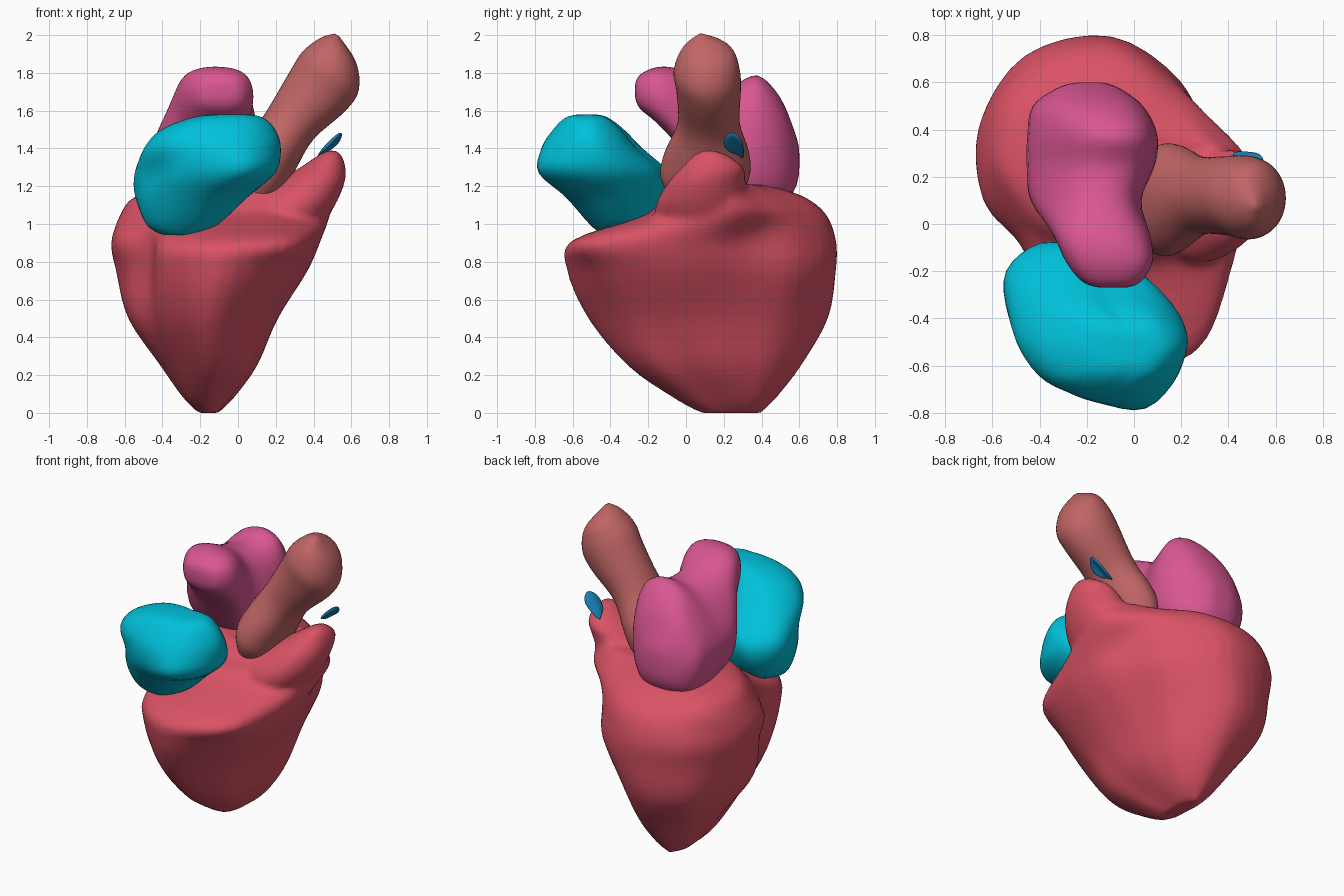
import bpy, bmesh, math
from mathutils import Vector

N = 12


def material(name, col):
    m = bpy.data.materials.new(name)
    m.diffuse_color = (*col, 1)
    return m


def polar(z, cx, cy, *radii):
    """Horizontal ring: twelve radii, one every 30 degrees."""
    return [Vector((cx + r * math.cos(i * math.tau / N), cy + r * math.sin(i * math.tau / N), z))
            for i, r in enumerate(radii)]


def oval(c, u, v, power=2.0):
    """Super-elliptic ring spanned by the half-axes u and v."""
    ring = []
    for i in range(N):
        a = i * math.tau / N
        co, si = math.cos(a), math.sin(a)
        ring.append(Vector(c) + Vector(u) * math.copysign(abs(co) ** (2 / power), co)
                    + Vector(v) * math.copysign(abs(si) ** (2 / power), si))
    return ring


def catmull(a, b, c, d, t):
    return 0.5 * (2 * b + (c - a) * t + (2 * a - 5 * b + 4 * c - d) * t * t
                  + (3 * b - a - 3 * c + d) * t ** 3)


def refine(rings, k=4):
    """Smoothly subdivide the rings around and along the loft."""
    around = [[catmull(r[i - 1], r[i], r[(i + 1) % N], r[(i + 2) % N], s / k)
               for i in range(N) for s in range(k)] for r in rings]
    out, last = [], len(around) - 1
    for j in range(last):
        quad = [around[max(0, min(last, j + d))] for d in (-1, 0, 1, 2)]
        for s in range(k):
            out.append([catmull(*p, s / k) for p in zip(*quad)])
    return out + [around[-1]]


def loft(bm, rings):
    rows = [[bm.verts.new(p) for p in r] for r in refine(rings)]
    n = len(rows[0])
    for lo, hi in zip(rows, rows[1:]):
        for i in range(n):
            bm.faces.new((lo[i], lo[(i + 1) % n], hi[(i + 1) % n], hi[i]))
    for row in (rows[0], rows[-1]):
        mid = bm.verts.new(sum((v.co for v in row), Vector()) / n)
        for i in range(n):
            bm.faces.new((row[i], row[(i + 1) % n], mid))


def build(name, col, *lofts, voxel=0.0, smooth=0):
    bm = bmesh.new()
    for rings in lofts:
        loft(bm, rings)
    bmesh.ops.recalc_face_normals(bm, faces=bm.faces)
    for f in bm.faces:
        f.smooth = True
    me = bpy.data.meshes.new(name)
    bm.to_mesh(me)
    bm.free()
    ob = bpy.data.objects.new(name, me)
    bpy.context.collection.objects.link(ob)
    me.materials.append(material(name, col))
    if voxel:
        mod = ob.modifiers.new("fuse", 'REMESH')
        mod.voxel_size = voxel
        mod.use_smooth_shade = True
    if smooth:
        mod = ob.modifiers.new("soften", 'SMOOTH')
        mod.iterations = smooth
    return ob


# Ventricles: body slices from the apex up, fused with the outflow cone
body = [
    polar(0.00, -.16, .22, .05, .06, .11, .18, .10, .05, .04, .05, .08, .15, .09, .06),
    polar(0.08, -.16, .20, .13, .16, .23, .28, .22, .15, .12, .13, .19, .27, .21, .14),
    polar(0.25, -.15, .15, .25, .28, .37, .46, .41, .30, .24, .24, .32, .46, .38, .27),
    polar(0.50, -.15, .10, .36, .39, .51, .65, .63, .49, .41, .36, .47, .62, .50, .40),
    polar(0.75, -.10, .10, .46, .46, .58, .69, .70, .62, .50, .42, .60, .73, .64, .52),
    polar(0.91, -.10, .10, .53, .49, .58, .69, .71, .64, .54, .42, .58, .70, .73, .59),
    polar(1.05, -.05, .25, .53, .42, .41, .48, .54, .59, .57, .50, .45, .46, .49, .56),
    polar(1.15, .00, .22, .50, .36, .33, .38, .44, .54, .53, .42, .34, .34, .36, .46),
    polar(1.21, .05, .22, .44, .27, .18, .17, .22, .28, .33, .28, .24, .26, .29, .38),
]
outflow = [oval((cx, cy, z), (rx, 0, 0), (0, ry, 0)) for cx, cy, z, rx, ry in (
    (.20, .10, 0.95, .22, .26), (.29, .09, 1.10, .225, .25), (.385, .11, 1.22, .18, .205),
    (.45, .14, 1.30, .12, .165), (.49, .13, 1.37, .055, .08), (.50, .12, 1.39, .015, .02))]
build("ventricles", (.70, .085, .13), body, outflow, voxel=0.022, smooth=3)

# Right atrium: slices from the bottom up
build("right_atrium", (.0, .53, .70), [
    polar(0.94, -.32, -.36, .10, .09, .08, .07, .07, .07, .08, .08, .08, .08, .09, .10),
    polar(1.00, -.31, -.35, .21, .19, .18, .17, .18, .18, .18, .17, .16, .16, .18, .20),
    polar(1.14, -.25, -.38, .30, .26, .25, .27, .33, .33, .28, .25, .24, .25, .28, .30),
    polar(1.27, -.18, -.40, .37, .30, .28, .28, .36, .41, .35, .30, .31, .34, .44, .42),
    polar(1.40, -.12, -.48, .35, .29, .24, .22, .29, .38, .38, .33, .28, .28, .32, .34),
    polar(1.50, -.10, -.50, .30, .24, .18, .15, .20, .28, .31, .28, .22, .20, .23, .27),
    polar(1.56, -.04, -.52, .18, .16, .12, .10, .13, .20, .22, .19, .14, .12, .14, .16),
    polar(1.58, -.02, -.52, .09, .08, .06, .05, .06, .10, .12, .10, .07, .06, .07, .08),
], smooth=3)

# Left atrium: slices from the front lobe to the back lobe, leaning in at the top
left = []
for y, x0, x1, z0, z1 in ((-.27, -.15, -.03, 1.67, 1.74), (-.245, -.22, .03, 1.61, 1.79),
                          (-.16, -.29, .08, 1.54, 1.83), (-.05, -.34, .07, 1.42, 1.825),
                          (.10, -.46, .03, 1.20, 1.76), (.25, -.46, .09, 1.10, 1.74),
                          (.38, -.46, .10, 1.07, 1.79), (.50, -.43, .04, 1.10, 1.67),
                          (.575, -.33, -.06, 1.18, 1.49), (.60, -.25, -.13, 1.27, 1.40)):
    ring = oval(((x0 + x1) / 2, y, (z0 + z1) / 2), ((x1 - x0) / 2, 0, 0),
                (0, 0, (z1 - z0) / 2), 2.5)
    if y > 0:
        for p in ring:
            p.x = x1 - (x1 - p.x) * (1 - 0.8 * max(0, p.z - 1.4))
    left.append(ring)
build("left_atrium", (.70, .095, .29), left, smooth=3)

# Aorta: rings along a leaning path
path = [((.08, .10, 1.13), .10, .17), ((.12, .10, 1.25), .15, .235), ((.18, .11, 1.37), .15, .225),
        ((.28, .12, 1.53), .145, .165), ((.42, .12, 1.70), .18, .17), ((.49, .11, 1.81), .18, .175),
        ((.53, .11, 1.92), .115, .13), ((.525, .08, 2.0), .015, .015)]
d = Vector((.83, 0, -.56))
build("aorta", (.53, .13, .13), [oval(c, d * r, (0, ry, 0)) for c, r, ry in path])

# Small valve leaflet above the outflow
grid = [(.53, .22, 1.48), (.56, .26, 1.49), (.54, .30, 1.43),
        (.49, .18, 1.42), (.50, .25, 1.46), (.49, .31, 1.39),
        (.43, .24, 1.37), (.43, .27, 1.37), (.40, .31, 1.33)]
me = bpy.data.meshes.new("valve_leaflet")
me.from_pydata(grid, [], [(i, i + 1, i + 4, i + 3) for i in (0, 1, 3, 4)])
me.shade_smooth()
me.materials.append(material("valve_leaflet", (.01, .20, .42)))
leaf = bpy.data.objects.new("valve_leaflet", me)
bpy.context.collection.objects.link(leaf)
mod = leaf.modifiers.new("thickness", 'SOLIDIFY')
mod.thickness, mod.offset = 0.02, 0
mod = leaf.modifiers.new("round", 'SUBSURF')
mod.levels = mod.render_levels = 2
